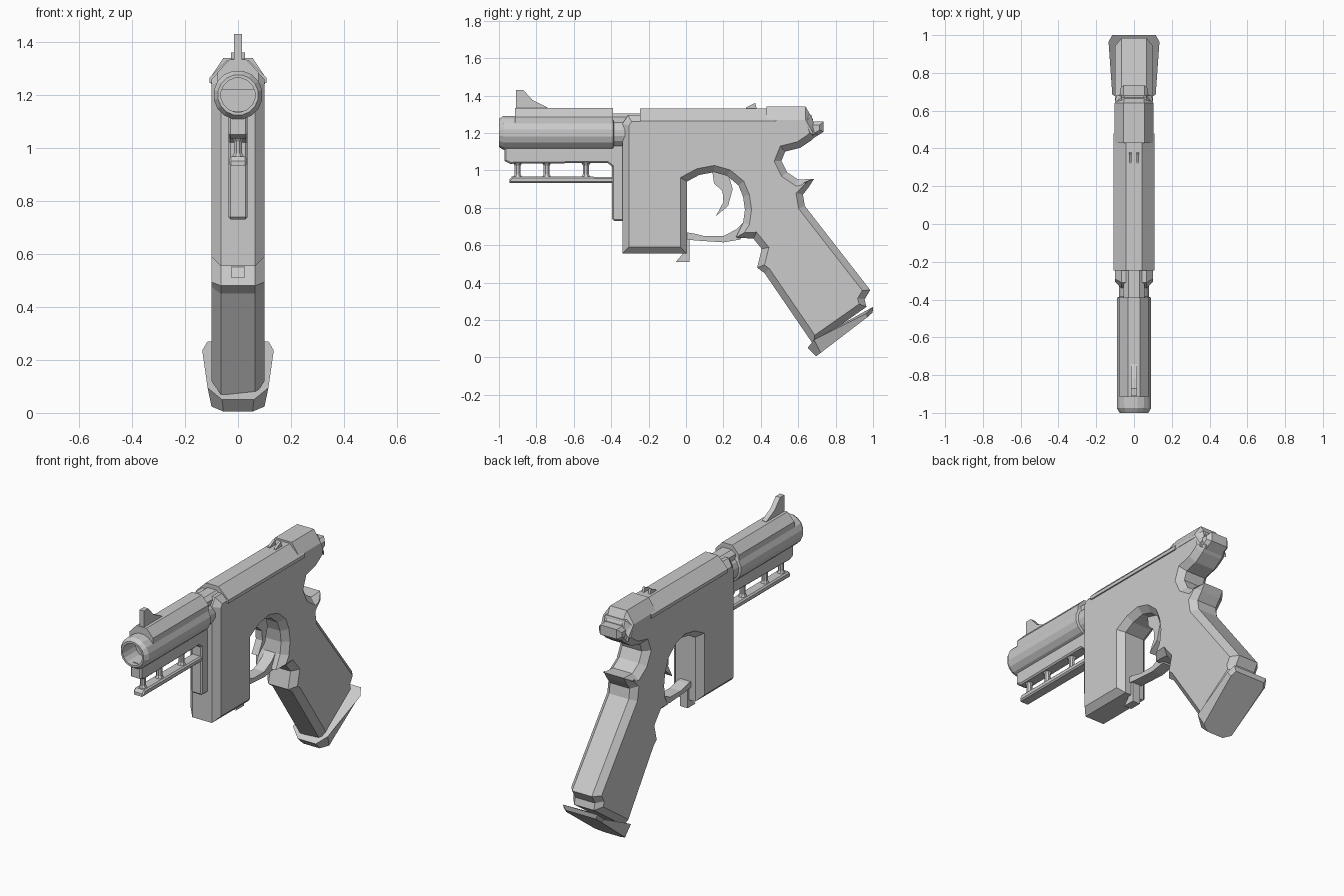
import bpy, bmesh, math
from mathutils import Vector


def finish(name, bm):
    bmesh.ops.recalc_face_normals(bm, faces=bm.faces)
    me = bpy.data.meshes.new(name)
    bm.to_mesh(me)
    bm.free()
    ob = bpy.data.objects.new(name, me)
    bpy.context.collection.objects.link(ob)
    return ob


def loft(name, rings):
    """Skin closed rings of 3D points and cap both ends."""
    bm = bmesh.new()
    rows = [[bm.verts.new(p) for p in r] for r in rings]
    n = len(rows[0])
    for a, b in zip(rows, rows[1:]):
        for i in range(n):
            j = (i + 1) % n
            bm.faces.new((a[i], a[j], b[j], b[i]))
    bm.faces.new(rows[0])
    bm.faces.new(rows[-1])
    return finish(name, bm)


def inset(pts, d):
    """Move a closed outline inward by d, with limited mitres."""
    p = [Vector(q) for q in pts]
    n = len(p)
    area = sum(p[i - 1].x * p[i].y - p[i].x * p[i - 1].y for i in range(n))
    s = 1 if area > 0 else -1
    out = []
    for i in range(n):
        e1 = (p[i] - p[i - 1]).normalized()
        e2 = (p[(i + 1) % n] - p[i]).normalized()
        n1, n2 = Vector((-e1.y, e1.x)) * s, Vector((-e2.y, e2.x)) * s
        m = (n1 + n2).normalized()
        out.append(p[i] + m * d / max(m.dot(n1), 0.65))
    return out


def slab(name, pts, hw, ch=0.0, x0=0.0):
    """Side outline (y, z) given thickness in x, with chamfered rims."""
    full = [Vector(q) for q in pts]
    if not ch:
        return loft(name, [[(x0 + x, *q) for q in full] for x in (-hw, hw)])
    small = inset(pts, ch)
    rings = [(-hw, small), (-hw + ch, full), (hw - ch, full), (hw, small)]
    return loft(name, [[(x, *q) for q in o] for x, o in rings])


def prism(name, half, stations):
    """Mirrored cross-section (x, z) run along y; stations are (y, x scale, z drop)."""
    sec = half + [(-x, z) for x, z in reversed(half)]
    return loft(name, [[(x * k, y, z - d) for x, z in sec] for y, k, d in stations])


def lathe_y(name, profile, zc, n):
    """Rings of (radius, y) about a lengthwise axis."""
    return loft(name, [[(r * math.cos((i + .5) * math.tau / n), y,
                         zc + r * math.sin((i + .5) * math.tau / n))
                        for i in range(n)] for r, y in profile])


# Frame, magazine housing and grip in one chamfered outline
frame = [(-0.34, 0.555), (0.005, 0.555), (0.005, 0.94), (0.07, 0.975), (0.15, 0.99),
         (0.22, 0.97), (0.28, 0.92), (0.305, 0.86), (0.315, 0.79), (0.305, 0.72),
         (0.265, 0.64), (0.36, 0.635), (0.405, 0.58), (0.38, 0.48), (0.42, 0.45),
         (0.68, 0.07), (0.965, 0.27), (0.955, 0.31), (0.985, 0.36),
         (0.635, 0.81), (0.625, 0.87), (0.66, 0.915), (0.685, 0.955), (0.60, 0.95),
         (0.54, 0.99), (0.51, 1.05), (0.53, 1.10), (0.61, 1.12), (0.67, 1.16),
         (0.70, 1.19), (0.67, 1.295), (-0.31, 1.295), (-0.34, 1.25)]
slab("frame_and_grip", frame, 0.10, 0.035)

# Flared foot plate under the grip
top = [(0.06, 0.65, 0.05), (0.115, 0.685, 0.095), (0.135, 0.965, 0.235), (0.115, 1.0, 0.27)]
low = [(0.055, 0.695, 0.005), (0.10, 0.72, 0.024), (0.115, 0.97, 0.215), (0.10, 0.998, 0.24)]
loft("grip_foot", [r + [(-x, y, z) for x, y, z in reversed(r)] for r in (top, low)])

# Upper cover, rear block and tail
cover = [(0.108, 1.245), (0.108, 1.265), (0.042, 1.33)]
prism("top_cover", cover, [(-0.245, 1, 0), (0.48, 1, 0)])
rear = [(0.102, 1.25), (0.102, 1.27), (0.055, 1.34)]
prism("rear_block", rear, [(0.43, 1, 0), (0.64, 1, 0), (0.68, 0.92, 0.07)])
slab("tail", [(0.60, 1.14), (0.67, 1.165), (0.735, 1.205), (0.735, 1.262), (0.60, 1.262)],
     0.075, 0.02)
prism("front_neck", [(0.055, 1.2), (0.055, 1.285), (0.03, 1.305)], [(-0.40, 1, 0), (-0.24, 1, 0)])

# Barrel with an open muzzle, and the ribbed top of its shroud
lathe_y("barrel", [(0.065, -0.88), (0.065, -1.0), (0.077, -1.0), (0.093, -0.975),
                   (0.093, -0.39), (0.08, -0.385), (0.08, -0.30)], 1.20, 16)
prism("barrel_top", [(0.078, 1.22), (0.078, 1.285), (0.033, 1.333)],
      [(-0.915, 1, 0), (-0.39, 1, 0)])

# Front and rear sights
slab("front_sight", [(-0.91, 1.32), (-0.91, 1.43), (-0.87, 1.43), (-0.82, 1.375),
                     (-0.74, 1.335), (-0.74, 1.32)], 0.015)
for side, x in (("left", -0.02), ("right", 0.02)):
    slab("rear_sight_" + side, [(0.32, 1.32), (0.32, 1.335), (0.37, 1.36), (0.38, 1.32)],
         0.007, x0=x)

# Under-barrel lug with its drop block
slab("under_lug", [(-0.97, 1.14), (-0.97, 1.05), (-0.94, 1.035), (-0.42, 1.04), (-0.395, 1.02),
                   (-0.395, 0.74), (-0.385, 0.73), (-0.31, 0.73), (-0.31, 1.14)], 0.036, 0.008)

# Lower rail on posts
slab("rail", [(-0.945, 0.932), (-0.38, 0.932), (-0.38, 0.965), (-0.93, 0.968), (-0.945, 0.95)],
     0.034, 0.008)
for i, y in enumerate((-0.90, -0.745, -0.535)):
    rings = [(0.03, 0.955), (0.017, 0.98), (0.017, 1.025), (0.03, 1.045)]
    loft(f"rail_post_{i + 1}", [[(r * math.cos((k + .5) * math.tau / 8),
                                  y + r * math.sin((k + .5) * math.tau / 8), z)
                                 for k in range(8)] for r, z in rings])

# Trigger, guard and magazine catch
slab("trigger", [(0.14, 1.0), (0.22, 1.0), (0.25, 0.90), (0.225, 0.81), (0.16, 0.755),
                 (0.20, 0.83), (0.195, 0.89), (0.15, 0.93)], 0.022)
slab("trigger_guard", [(-0.03, 0.635), (0.05, 0.625), (0.2, 0.615), (0.29, 0.63), (0.33, 0.72),
                       (0.305, 0.72), (0.27, 0.685), (0.2, 0.648), (0.1, 0.648),
                       (0.03, 0.665), (-0.03, 0.67)], 0.035)
slab("magazine_catch", [(-0.055, 0.51), (0.02, 0.51), (0.02, 0.64), (-0.02, 0.64), (-0.02, 0.55)],
     0.025)
